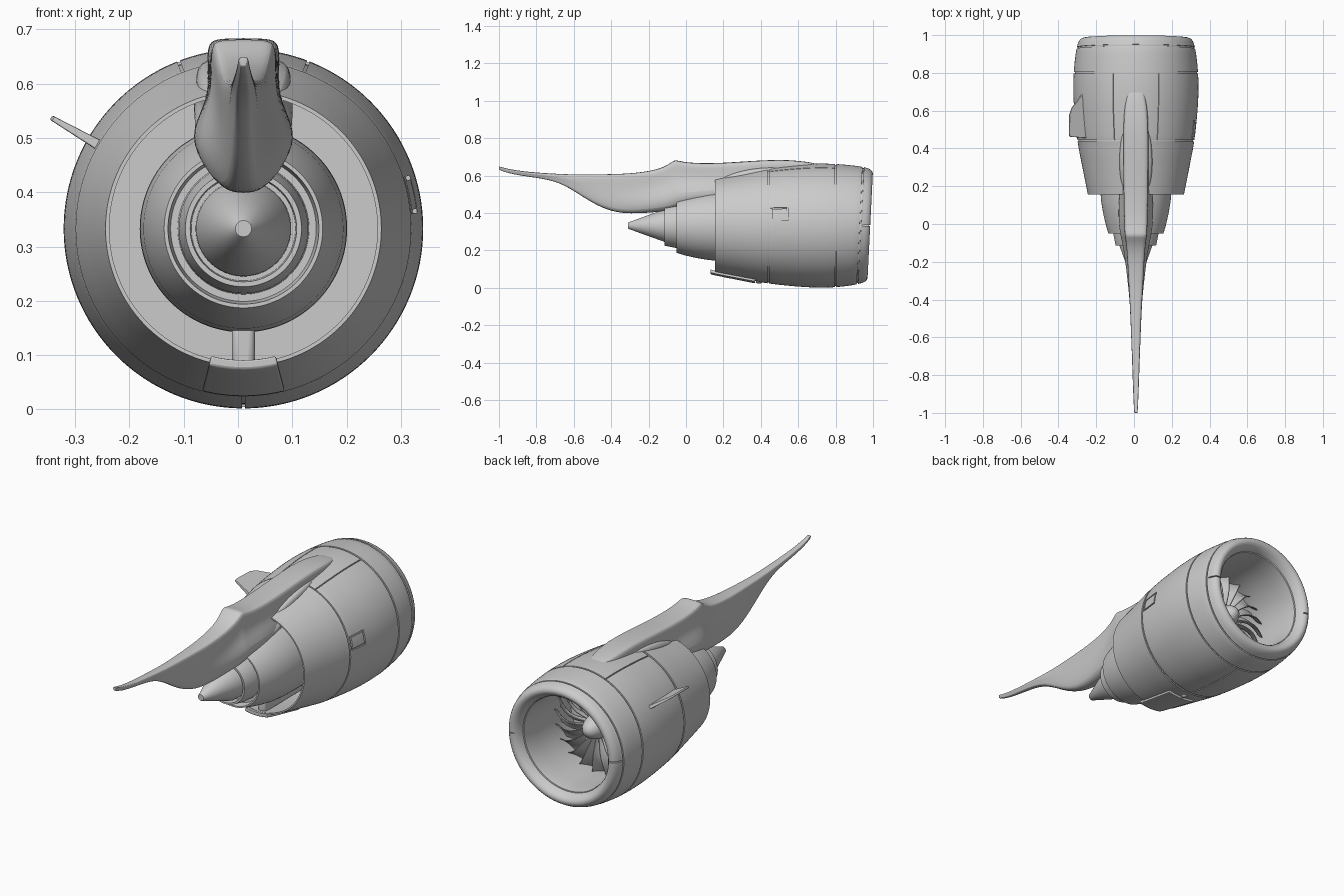
import bpy, bmesh
from math import sin, cos, pi, radians

if "Cube" in bpy.data.objects:
    bpy.data.objects.remove(bpy.data.objects["Cube"])

X0, Z0 = 0.01, 0.333          # engine axis
OUTER = [(0.13, .247), (0.155, .254), (0.3, .283), (0.44, .309), (0.6, .326), (0.7, .331),
         (0.8, .329), (0.9, .319), (0.95, .309)]


def R(y):
    """Smooth outer radius of the nacelle at station y."""
    n = len(OUTER)
    i = max(0, min(n - 2, sum(p[0] <= y for p in OUTER) - 1))

    def slope(k):
        a, b = OUTER[max(0, k - 1)], OUTER[min(n - 1, k + 1)]
        return (b[1] - a[1]) / (b[0] - a[0])
    (xa, ra), (xb, rb) = OUTER[i], OUTER[i + 1]
    h = xb - xa
    t = (y - xa) / h
    return ((2*t**3 - 3*t*t + 1) * ra + (t**3 - 2*t*t + t) * h * slope(i)
            + (3*t*t - 2*t**3) * rb + (t**3 - t*t) * h * slope(i + 1))


def place(r, a, y):
    """Cylindrical to world; the intake face leans slightly."""
    w = max(0, min(1, (y - 0.8) / 0.13))
    return (X0 + r * cos(a), y + w * 0.05 * r * sin(a), Z0 + r * sin(a))


def finish(name, bm, angle=35):
    bmesh.ops.remove_doubles(bm, verts=bm.verts, dist=1e-5)
    bmesh.ops.recalc_face_normals(bm, faces=bm.faces)
    me = bpy.data.meshes.new(name)
    bm.to_mesh(me)
    bm.free()
    ob = bpy.data.objects.new(name, me)
    bpy.context.collection.objects.link(ob)
    smooth(ob, angle)
    return ob


def smooth(ob, angle=35):
    bpy.ops.object.select_all(action='DESELECT')
    ob.select_set(True)
    bpy.context.view_layer.objects.active = ob
    bpy.ops.object.shade_smooth_by_angle(angle=radians(angle))


def apply(ob, kind, **kw):
    m = ob.modifiers.new(kind, kind)
    for k, v in kw.items():
        setattr(m, k, v)
    bpy.context.view_layer.objects.active = ob
    bpy.ops.object.modifier_apply(modifier=m.name)


def skin(bm, rings, closed_v=True, wrap=False):
    """Bridge rows of points with quads."""
    vs = [[bm.verts.new(p) for p in ring] for ring in rings]
    n = len(vs[0])
    for i in range(len(vs) if wrap else len(vs) - 1):
        a, b = vs[i], vs[(i + 1) % len(vs)]
        for j in range(n if closed_v else n - 1):
            k = (j + 1) % n
            bm.faces.new((a[j], a[k], b[k], b[j]))
    return vs


def lathe(name, prof, closed=False, seg=128):
    bm = bmesh.new()
    skin(bm, [[place(r, 2*pi*j/seg, y) for j in range(seg)] for r, y in prof], wrap=closed)
    return finish(name, bm)


def patch(bm, y0, y1, a0, a1, lo, hi, ny=14, na=8):
    """Curved slab following the nacelle skin, lo/hi being offsets from it."""
    rings = []
    for i in range(ny + 1):
        y = y0 + (y1 - y0) * i / ny
        angs = [a0 + (a1 - a0) * j / na for j in range(na + 1)]
        rings.append([place(R(y) + lo, a, y) for a in angs]
                     + [place(R(y) + hi, a, y) for a in reversed(angs)])
    vs = skin(bm, rings)
    for ring in (vs[0], vs[-1]):
        for j in range(na):
            bm.faces.new((ring[j], ring[j+1], ring[-2-j], ring[-1-j]))


def loft(name, stations):
    """Pylon-like body: (y, top, bottom, half width up, half width low)."""
    rings = []
    for y, zt, zb, wt, wl in stations:
        h = zt - zb
        c = min(.03, .35 * h)
        half = [(.55*wt, zt), (.95*wt, zt - .15*c), (wt, zt - c), (.97*wt, zb + .58*h),
                (wl, zb + .3*h), (.85*wl, zb + .07*h), (.45*wl, zb)]
        pts = half + [(-x, z) for x, z in reversed(half)]
        rings.append([(X0 + x, y, z) for x, z in pts])
    bm = bmesh.new()
    vs = skin(bm, rings)
    for ring in (vs[0], vs[-1]):
        bm.faces.new(ring)
    ob = finish(name, bm)
    apply(ob, 'SUBSURF', levels=2)
    smooth(ob, 40)


# Nacelle shell: outer skin with ring grooves, rounded lip, intake and fan duct
grooves = (0.44, 0.8, 0.932)
ys = [0.155 + 0.785 * i / 40 for i in range(41)]
ys = [y for y in ys if all(abs(y - g) > 0.007 for g in grooves)]
prof = [(R(y), y) for y in ys]
for g in grooves:
    prof += [(R(g), g - .004), (R(g) - .006, g - .0035), (R(g) - .006, g + .0035), (R(g), g + .004)]
prof.sort(key=lambda p: p[1])
prof += [(.3085, .95), (.304, .963), (.298, .973), (.290, .981), (.280, .985), (.270, .983),
         (.261, .977), (.252, .966), (.245, .953), (.241, .942), (.246, .941), (.246, .937),
         (.239, .936), (.236, .91), (.235, .85), (.237, .75), (.240, .62), (.25, .55),
         (.264, .48), (.266, .38), (.259, .27), (.247, .155)]
nacelle = lathe("nacelle", prof, closed=True)

# Panel seams cut into the nacelle
cut = bmesh.new()
for a in (pi/2 - .37, pi/2 + .37, -pi/2):
    patch(cut, .443, .797, a - .008, a + .008, -.007, .02, na=1)
patch(cut, .452, .548, .09, .31, -.008, .02)
for a in (0, pi):
    ring = [[place(r, a + s * .009, y) for r, y in ((.262, .944), (.262, 1.02), (.34, 1.02), (.34, .944))]
            for s in (-1, 1)]
    v = skin(cut, ring)
    cut.faces.new(v[0])
    cut.faces.new(v[1])
cutter = finish("seam_cutter", cut)
cutter.hide_render = True
apply(nacelle, 'BOOLEAN', operation='DIFFERENCE', solver='EXACT', object=cutter)
bpy.data.objects.remove(cutter)
smooth(nacelle)

# Access door sitting in its pocket
bm = bmesh.new()
patch(bm, .460, .540, .113, .287, -.012, 0)
finish("access_door", bm)

# Belly fairing under the fan nozzle, with drain knob
bm = bmesh.new()
patch(bm, .13, .37, -pi/2 - .25, -pi/2 + .25, -.006, .012)
belly = finish("belly_fairing", bm)
apply(belly, 'BEVEL', width=.004, segments=2)
smooth(belly)
bm = bmesh.new()
bmesh.ops.create_uvsphere(bm, u_segments=20, v_segments=12, radius=1)
for v in bm.verts:
    v.co = (X0 + .014 * v.co.x, .39 + .018 * v.co.y, .03 + .007 * v.co.z)
finish("drain_knob", bm, 60)

# Core cowl, stepped exhaust nozzle and plug
lathe("core_cowl", [(0, .5), (.18, .5), (.191, .32), (.19, .2), (.184, .12), (.172, .05), (.158, -.01),
                    (.146, -.05), (.139, -.05), (.134, -.01), (.121, -.01), (.119, -.055),
                    (.107, -.115), (.098, -.115), (.096, -.07), (.088, -.07), (.087, -.115),
                    (.053, -.21), (.017, -.308), (.015, -.31), (0, -.31)])

# Bulkhead closing the duct behind the fan
lathe("duct_bulkhead", [(0, .5), (.262, .5), (.255, .55), (0, .55)])

# Lower bifurcation strut in the duct
bm = bmesh.new()
bmesh.ops.create_cube(bm, size=1)
for v in bm.verts:
    v.co = (X0 + .042 * v.co.x, .335 + .33 * v.co.y, .118 + .085 * v.co.z)
strut = finish("duct_strut", bm)
apply(strut, 'BEVEL', width=.012, segments=3)
smooth(strut)

# Spinner
lathe("spinner", [(0, .785), (.012, .783), (.028, .773), (.042, .755), (.053, .73), (.06, .7),
                  (.064, .66), (.064, .55)], seg=48)

# Fan blades: twisted, swept and slightly thickened
bm = bmesh.new()
COUNT = 20
for b in range(COUNT):
    rows = []
    for i in range(8):
        t = i / 7
        r = .055 + .180 * t
        twist = radians(22 + 36 * t)
        chord = .075 + .03 * sin(pi * t * .8)
        row = []
        for j in range(6):
            u = j / 5 - .5
            camber = .012 * (1 - 4 * u * u)
            d = chord * u * sin(twist) + camber * cos(twist)
            y = .675 + chord * u * cos(twist) - camber * sin(twist) + .02 * sin(pi * t)
            row.append(place(r, 2*pi*b/COUNT + d / r + .25 * t * t, y))
        rows.append(row)
    skin(bm, rows, closed_v=False)
fan = finish("fan_blades", bm)
apply(fan, 'SOLIDIFY', thickness=.004, offset=0)
smooth(fan)

# Pylon sweeping aft over the exhaust
loft("pylon", [(.74, .650, .62, .02, .02), (.69, .668, .58, .05, .045), (.6, .680, .55, .063, .06),
               (.5, .686, .50, .067, .065), (.35, .679, .48, .067, .072), (.2, .668, .46, .066, .09),
               (.08, .666, .45, .064, .1), (0, .671, .44, .062, .097), (-.05, .682, .425, .06, .09),
               (-.065, .682, .42, .058, .086), (-.1, .655, .412, .053, .078), (-.17, .627, .403, .046, .064),
               (-.3, .611, .395, .04, .046), (-.4, .608, .407, .034, .035), (-.5, .606, .452, .029, .026),
               (-.6, .606, .52, .025, .02), (-.7, .610, .575, .021, .016), (-.85, .620, .595, .016, .012),
               (-.95, .635, .612, .012, .009), (-.998, .649, .631, .009, .007), (-1.0, .649, .632, .008, .006)])

# Blended saddle where the pylon meets the nacelle
loft("pylon_saddle", [(.60, .648, .58, .05, .06), (.45, .650, .55, .085, .09), (.33, .637, .53, .09, .095),
                      (.24, .612, .51, .085, .095), (.165, .582, .49, .07, .095), (.1, .55, .47, .06, .095)])

# Side strake on the left of the nacelle
bm = bmesh.new()
outline = [(.30, .70), (.33, .685), (.365, .645), (.392, .615), (.406, .58), (.409, .48), (.405, .462), (.30, .455)]
A = radians(150)
rings = []
for s in (-1, 1):
    ring = []
    for r, y in outline:
        th = s * (.010 - .05 * (r - .30))
        x, yy, z = place(r, A, y)
        ring.append((x - th * sin(A), yy, z + th * cos(A)))
    rings.append(ring)
v = skin(bm, rings)
bm.faces.new(v[0])
bm.faces.new(v[1])
strake = finish("side_strake", bm)
apply(strake, 'BEVEL', width=.003, segments=2)
smooth(strake)
